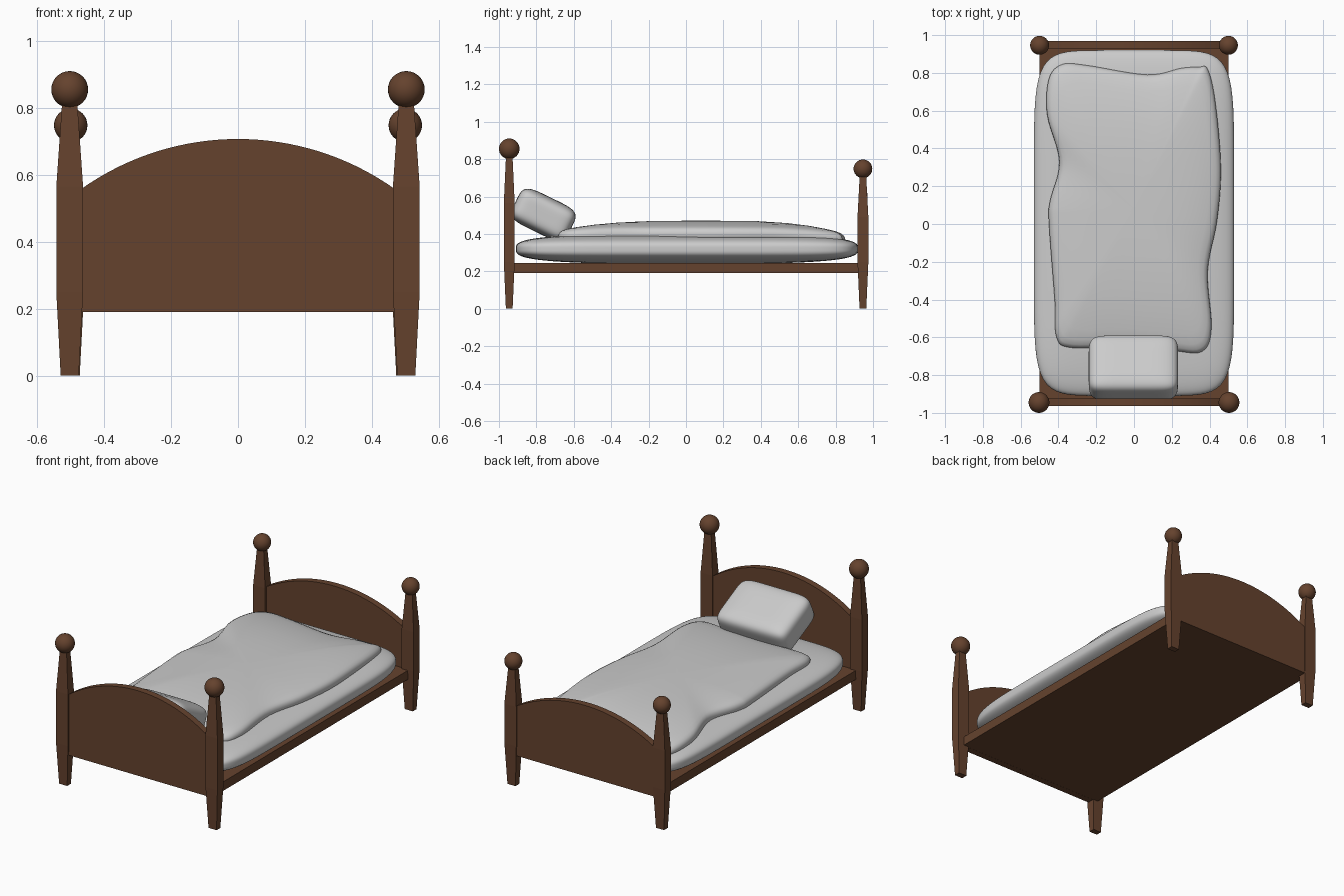
import bpy, bmesh, math
from mathutils import Vector, Matrix

if "Cube" in bpy.data.objects:
    bpy.data.objects.remove(bpy.data.objects["Cube"])

wood = bpy.data.materials.new("brown_wood")
wood.diffuse_color = (0.13, 0.055, 0.027, 1)
wood.use_nodes = True
wood.node_tree.nodes["Principled BSDF"].inputs["Base Color"].default_value = wood.diffuse_color


def make(name, bm, mat=None, smooth=None):
    bmesh.ops.recalc_face_normals(bm, faces=bm.faces)
    me = bpy.data.meshes.new(name)
    bm.to_mesh(me)
    bm.free()
    ob = bpy.data.objects.new(name, me)
    bpy.context.collection.objects.link(ob)
    if mat:
        me.materials.append(mat)
    if smooth:
        bpy.ops.object.select_all(action='DESELECT')
        bpy.context.view_layer.objects.active = ob
        ob.select_set(True)
        bpy.ops.object.shade_smooth_by_angle(angle=math.radians(smooth))
    return ob


def loft(bm, rings):
    vs = [[bm.verts.new(p) for p in r] for r in rings]
    n = len(vs[0])
    for a, b in zip(vs, vs[1:]):
        for i in range(n):
            bm.faces.new((a[i], a[(i + 1) % n], b[(i + 1) % n], b[i]))
    bm.faces.new(vs[0])
    bm.faces.new(vs[-1])


def post(name, x, y, ball_z, ball_r, shoulder):
    # tapered rectangular post with a ball on top
    bm = bmesh.new()
    levels = [(0, .027, .018), (.25, .04, .029), (shoulder, .04, .029), (ball_z - .03, .022, .017)]
    loft(bm, [[(x + sx * hx, y + sy * hy, z) for sx, sy in ((-1, -1), (1, -1), (1, 1), (-1, 1))]
              for z, hx, hy in levels])
    make(name, bm, wood)
    bm = bmesh.new()
    bmesh.ops.create_uvsphere(bm, u_segments=32, v_segments=16, radius=ball_r,
                              matrix=Matrix.Translation((x, y, ball_z)))
    make(name + "_ball", bm, wood, 60)


def board(name, y, edge, peak):
    # arched end panel
    bm = bmesh.new()
    w, rise = .475, peak - edge
    r = (w * w + rise * rise) / (2 * rise)
    pts = [(-w, .19), (w, .19)]
    for i in range(33):
        x = w - 2 * w * i / 32
        pts.append((x, peak - r + math.sqrt(r * r - x * x)))
    loft(bm, [[(x, y + d, z) for x, z in pts] for d in (-.02, .02)])
    make(name, bm, wood, 30)


def cushion(name, half, p, q, matrix, cuts=30):
    # rounded box: outline exponent p, edge exponent q
    bm = bmesh.new()
    bmesh.ops.create_cube(bm, size=2)
    bmesh.ops.subdivide_edges(bm, edges=bm.edges[:], cuts=cuts, use_grid_fill=True)
    for v in bm.verts:
        c = v.co
        plan = (abs(c.x) ** p + abs(c.y) ** p) ** (q / p)
        s = (plan + abs(c.z) ** q) ** (-1 / q)
        v.co = matrix @ Vector((c.x * s * half[0], c.y * s * half[1], c.z * s * half[2]))
    return make(name, bm, None, 80)


# end frames
for side, sx in (("left", -1), ("right", 1)):
    post("headboard_post_" + side, sx * .503, -.945, .855, .055, .565)
    post("footboard_post_" + side, sx * .5, .946, .748, .05, .49)
board("headboard", -.943, .553, .707)
board("footboard", .95, .485, .62)

# base slab
bm = bmesh.new()
bmesh.ops.create_cube(bm, size=1, matrix=Matrix.Translation((0, 0, .218)) @ Matrix.Diagonal((1, 1.88, .055, 1)))
make("bed_base", bm, wood)

# mattress and pillow
cushion("mattress", (.53, .915, .08), 7, 3.2, Matrix.Translation((0, .005, .32)))
cushion("pillow", (.237, .165, .1), 7, 4.5,
        Matrix.Translation((-.003, -.762, .502)) @ Matrix.Rotation(math.radians(-26), 4, 'X'))

# blanket: wavy outline, domed top, rolled edge
ctrl = [(.39, .82), (.43, .65), (.46, .3), (.44, .02), (.39, -.25), (.41, -.55), (.36, -.675), (.2, -.67),
        (-.05, -.65), (-.33, -.655), (-.41, -.6), (-.42, -.4), (-.45, 0), (-.445, .12), (-.395, .33),
        (-.46, .58), (-.45, .77), (-.38, .845), (-.25, .84), (.07, .79), (.25, .825), (.34, .83)]
outline, n = [], len(ctrl)
for i in range(n):
    a, b, c, d = (Vector(ctrl[(i + k) % n]) for k in (-1, 0, 1, 2))
    for k in range(6):
        t = k / 6
        outline.append(.5 * (2 * b + (c - a) * t + (2 * a - 5 * b + 4 * c - d) * t * t
                             + (3 * b - a - 3 * c + d) * t ** 3))
mid = Vector((0, .08))
profile = [(.93, -.03), (.975, -.024), (.995, -.008), (1, .008), (.993, .022), (.975, .033),
           (.94, .042), (.87, .05), (.75, .06), (.6, .068), (.4, .074), (.2, .076), (.03, .077)]
rings = []
for s, h in profile:
    ring = []
    for o in outline:
        x, y = mid + (o - mid) * s
        droop = .028 * max(0, (y - .35) / .5) ** 2 + .012 * max(0, (-y - .1) / .6) ** 2
        ring.append((x, y, .394 + h - droop))
    rings.append(ring)
bm = bmesh.new()
loft(bm, rings)
make("blanket", bm, None, 80)
